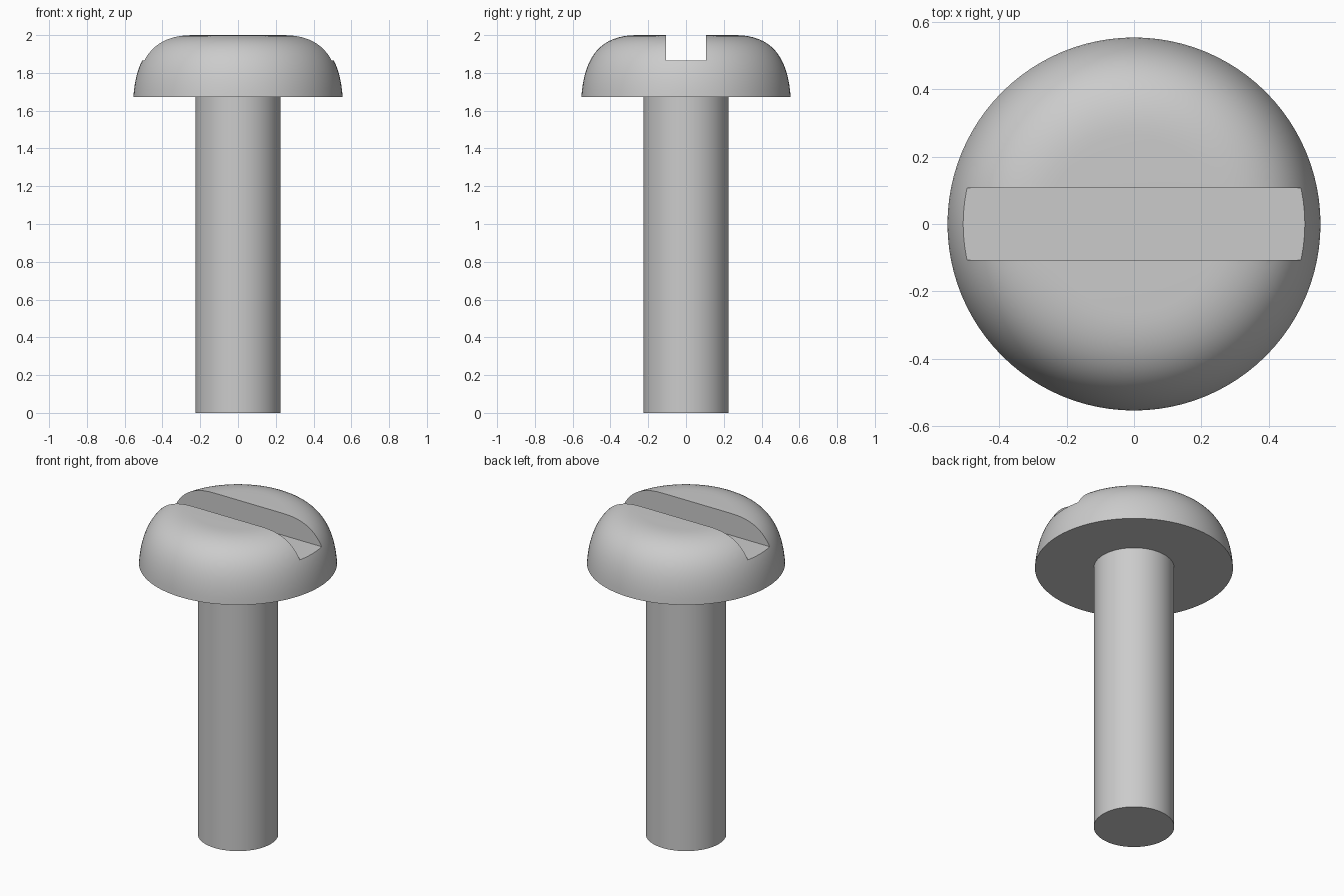
import bpy, bmesh, math
from mathutils import Vector
from mathutils.geometry import interpolate_bezier

if "Cube" in bpy.data.objects:
    bpy.data.objects.remove(bpy.data.objects["Cube"])

SEGMENTS = 96


def lathe(name, profile):
    """Revolve an (r, z) profile that starts and ends on the z axis."""
    bm = bmesh.new()
    verts = [bm.verts.new((r, 0, z)) for r, z in profile]
    edges = [bm.edges.new(pair) for pair in zip(verts, verts[1:])]
    bmesh.ops.spin(bm, geom=verts + edges, cent=(0, 0, 0), axis=(0, 0, 1),
                   angle=math.tau, steps=SEGMENTS, use_duplicate=False)
    bmesh.ops.remove_doubles(bm, verts=bm.verts, dist=1e-5)
    bmesh.ops.recalc_face_normals(bm, faces=bm.faces)
    mesh = bpy.data.meshes.new(name)
    bm.to_mesh(mesh)
    bm.free()
    obj = bpy.data.objects.new(name, mesh)
    bpy.context.collection.objects.link(obj)
    return obj


# Shank and rounded pan head as one turned solid
dome = interpolate_bezier(Vector((0.554, 1.672, 0)), Vector((0.54, 1.87, 0)),
                          Vector((0.465, 2.0, 0)), Vector((0.26, 2.0, 0)), 18)
profile = [(0, 0), (0.225, 0), (0.225, 1.672)]
profile += [(p.x, p.y) for p in dome] + [(0, 2.0)]
screw = lathe("slotted_screw", profile)

# Driver slot running along x
bpy.ops.mesh.primitive_cube_add(size=1, location=(0, 0, 2.065))
cutter = bpy.context.object
cutter.name = "slot_cutter"
cutter.scale = (1.4, 0.213, 0.4)
cutter.hide_render = True
bpy.context.view_layer.update()

slot = screw.modifiers.new("slot", 'BOOLEAN')
slot.operation = 'DIFFERENCE'
slot.solver = 'EXACT'
slot.object = cutter

# Apply the cut, then smooth the curves while keeping the rims crisp
bpy.ops.object.select_all(action='DESELECT')
screw.select_set(True)
bpy.context.view_layer.objects.active = screw
bpy.ops.object.modifier_apply(modifier=slot.name)
bpy.data.objects.remove(cutter)
bpy.ops.object.shade_smooth_by_angle(angle=math.radians(30))
